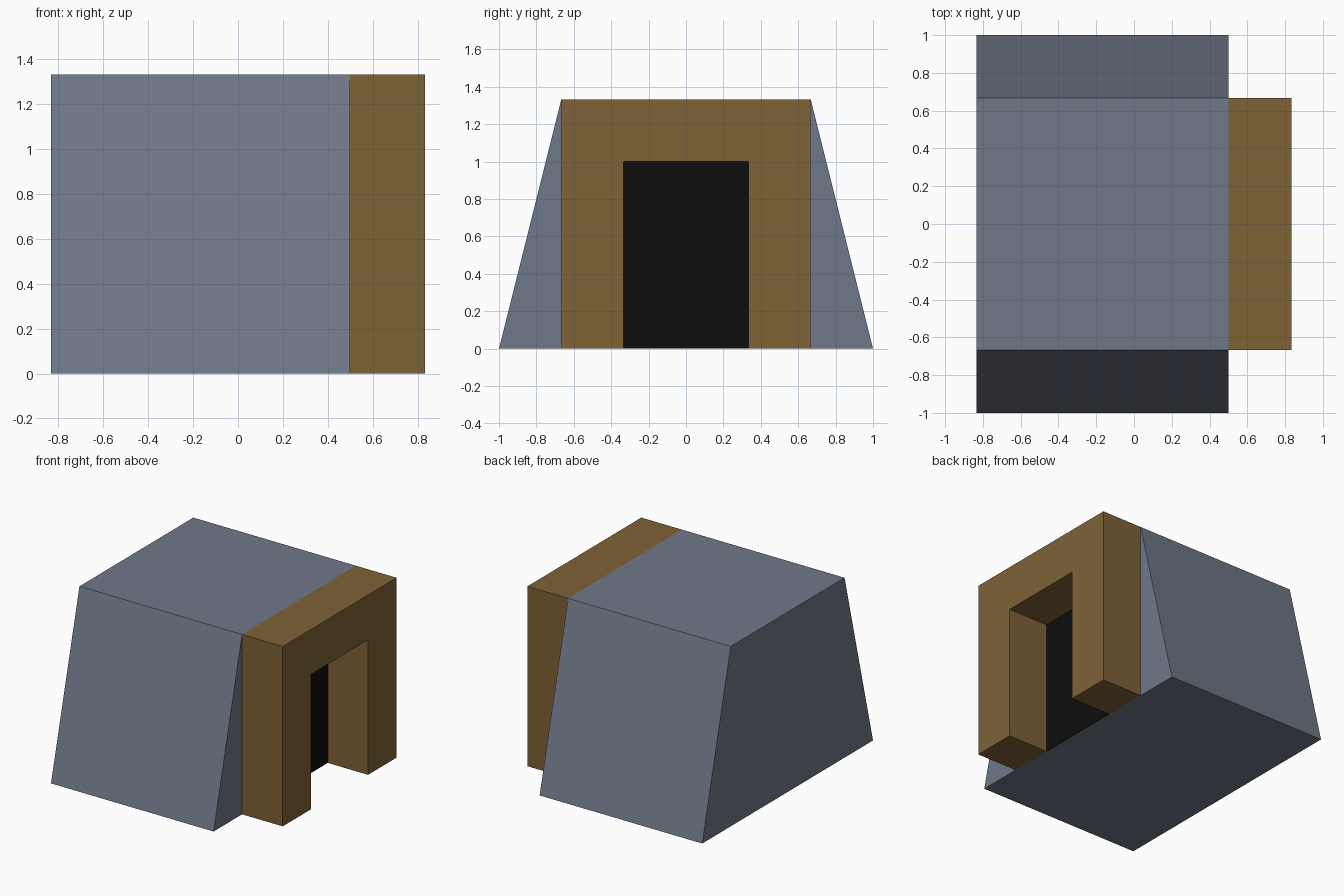
import bpy

if "Cube" in bpy.data.objects:
    bpy.data.objects.remove(bpy.data.objects["Cube"])


def material(name, rgb):
    def lin(c):
        c /= 255
        return c / 12.92 if c <= 0.04045 else ((c + 0.055) / 1.055) ** 2.4
    mat = bpy.data.materials.new(name)
    mat.diffuse_color = (*[lin(c) for c in rgb], 1)
    mat.use_nodes = True
    mat.node_tree.nodes["Principled BSDF"].inputs["Base Color"].default_value = mat.diffuse_color
    return mat


def extrude_profile(name, profile, x0, x1, mat):
    """Solid made by sweeping a (y, z) outline along x."""
    n = len(profile)
    verts = [(x, y, z) for x in (x0, x1) for y, z in profile]
    faces = [tuple(reversed(range(n))), tuple(range(n, 2 * n))]
    faces += [(i, (i + 1) % n, n + (i + 1) % n, n + i) for i in range(n)]
    mesh = bpy.data.meshes.new(name)
    mesh.from_pydata(verts, [], faces)
    mesh.materials.append(mat)
    obj = bpy.data.objects.new(name, mesh)
    bpy.context.collection.objects.link(obj)
    return obj


slate = material("slate grey", (112, 120, 136))
wood = material("brown wood", (127, 98, 54))
black = material("black", (13, 13, 13))

T = 1 / 3          # wall unit
BACK, MID, FRONT = -5 / 6, 0.5, 5 / 6
TOP = 4 * T

# Body with sloping sides
extrude_profile("body", [(-1, 0), (1, 0), (2 * T, TOP), (-2 * T, TOP)], BACK, MID, slate)

# Door frame: upright arch with a square opening
extrude_profile("door_frame",
                [(-2 * T, 0), (-T, 0), (-T, 1), (T, 1),
                 (T, 0), (2 * T, 0), (2 * T, TOP), (-2 * T, TOP)],
                MID, FRONT, wood)

# Dark doorway, a thin plate at the back of the opening
extrude_profile("doorway", [(-T, 0), (T, 0), (T, 1), (-T, 1)], MID, MID + 0.003, black)
